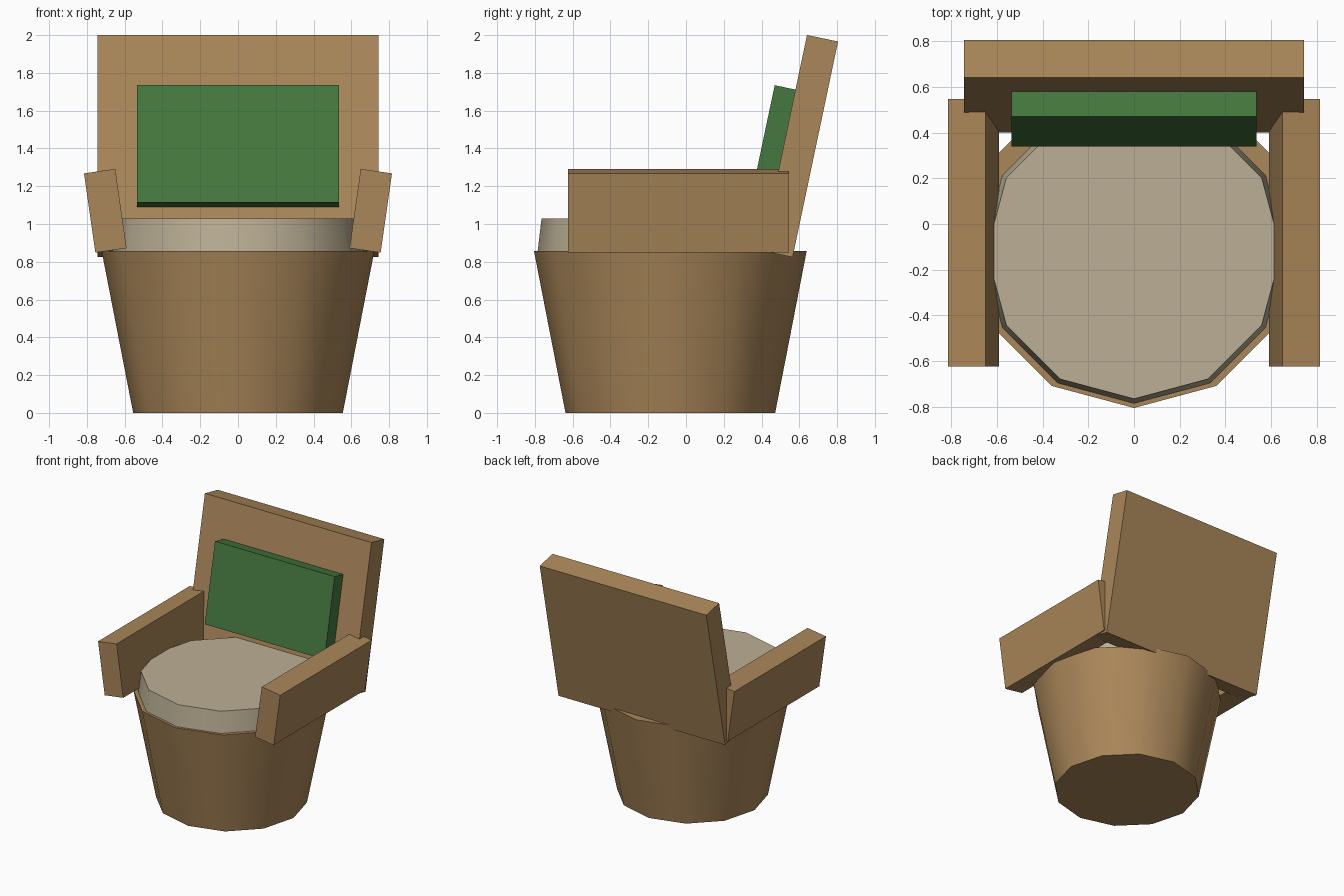
import bpy
from math import radians

if "Cube" in bpy.data.objects:
    bpy.data.objects.remove(bpy.data.objects["Cube"])


def material(name, rgb):
    m = bpy.data.materials.new(name)
    m.diffuse_color = (*rgb, 1)
    m.use_nodes = True
    m.node_tree.nodes["Principled BSDF"].inputs["Base Color"].default_value = m.diffuse_color
    return m


wood = material("wood", (0.40, 0.24, 0.10))
cream = material("cream_fabric", (0.50, 0.43, 0.30))
green = material("green_fabric", (0.06, 0.19, 0.05))


def box(name, center, size, rot, mat):
    bpy.ops.mesh.primitive_cube_add(size=1, location=center, rotation=rot)
    ob = bpy.context.object
    ob.name = name
    ob.scale = size
    ob.data.materials.append(mat)
    return ob


def drum(name, y, z0, z1, r0, r1, mat):
    bpy.ops.mesh.primitive_cone_add(vertices=12, radius1=r0, radius2=r1,
                                    depth=z1 - z0, location=(0, y, (z0 + z1) / 2))
    ob = bpy.context.object
    ob.name = name
    ob.data.materials.append(mat)
    bpy.ops.object.shade_smooth_by_angle(angle=radians(40))
    return ob


# Tapered tub base and round seat cushion
drum("base", -0.083, 0, 0.858, 0.555, 0.722, wood)
drum("seat_cushion", -0.12, 0.85, 1.028, 0.666, 0.645, cream)

# Reclined backrest with pad flush on its front
recline = (radians(-11.9), 0, 0)
box("backrest", (0, 0.6025, 1.4125), (1.49, 0.168, 1.167), recline, wood)
box("back_pad", (0, 0.461, 1.4125), (1.07, 0.116, 0.634), recline, green)

# Armrests splayed outwards
for side, label in ((-1, "left"), (1, "right")):
    box(label + "_armrest", (side * 0.7025, -0.039, 1.07), (0.167, 1.17, 0.424),
        (0, side * radians(8.1), 0), wood)
